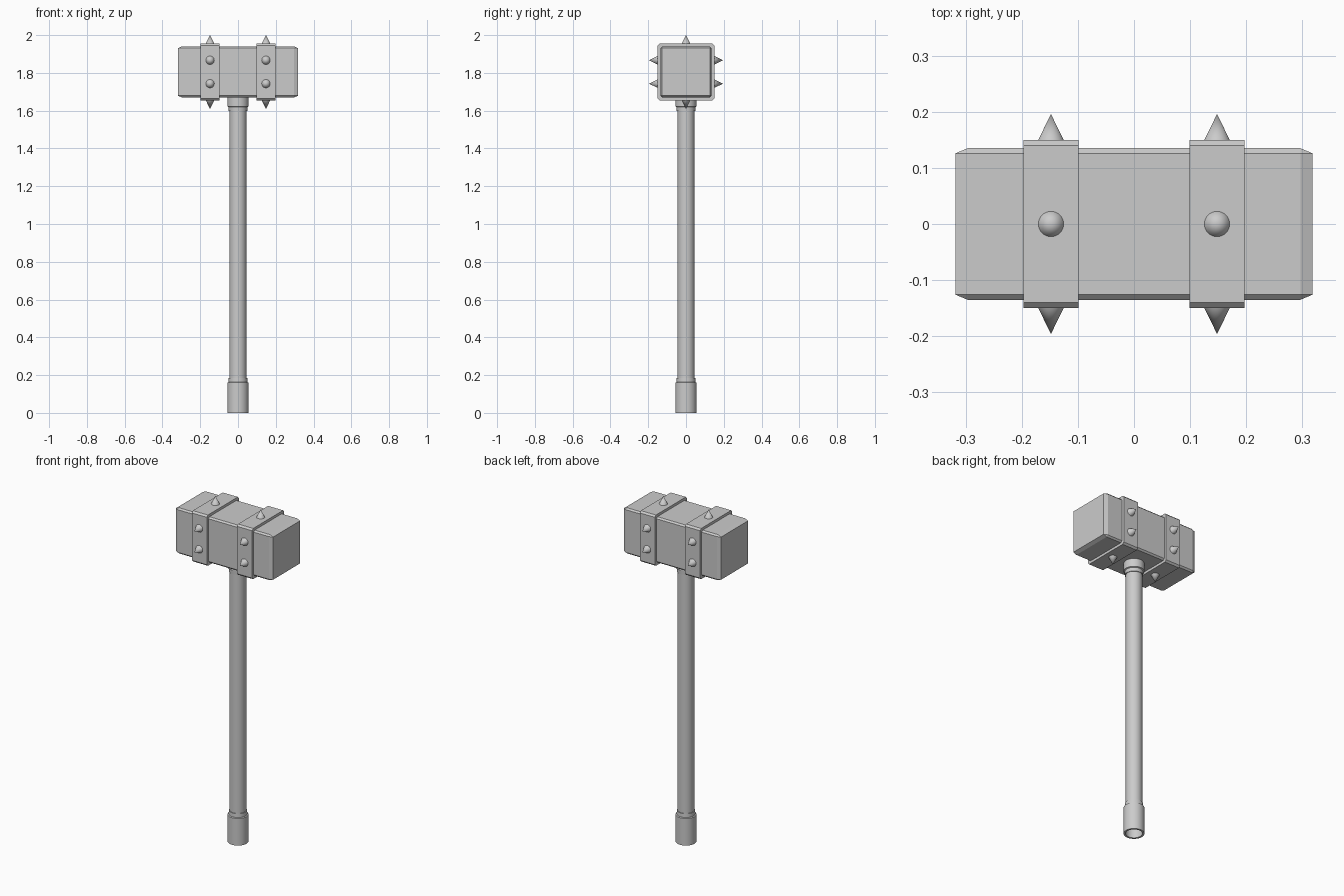
import bpy, bmesh
from math import cos, sin, pi
from mathutils import Vector, Matrix

if "Cube" in bpy.data.objects:
    bpy.data.objects.remove(bpy.data.objects["Cube"])

HEAD_Z = 1.805   # centre height of the hammer head
SIDES = 32


def finish(name, bm, smooth=False):
    bmesh.ops.recalc_face_normals(bm, faces=bm.faces)
    mesh = bpy.data.meshes.new(name)
    bm.to_mesh(mesh)
    bm.free()
    ob = bpy.data.objects.new(name, mesh)
    bpy.context.collection.objects.link(ob)
    if smooth:
        bpy.ops.object.select_all(action='DESELECT')
        ob.select_set(True)
        bpy.context.view_layer.objects.active = ob
        bpy.ops.object.shade_smooth_by_angle(angle=0.6)
    return ob


def chamfered_box(name, half, chamfer, x_centre, x_scale, long_only):
    """Square block, chamfered before being stretched along x."""
    bm = bmesh.new()
    bmesh.ops.create_cube(bm, size=2 * half)
    edges = [e for e in bm.edges if not long_only
             or abs(e.verts[0].co.x - e.verts[1].co.x) > half]
    bmesh.ops.bevel(bm, geom=edges, offset=chamfer, segments=1,
                    profile=0.5, affect='EDGES')
    bmesh.ops.scale(bm, vec=(x_scale, 1, 1), verts=bm.verts)
    bmesh.ops.translate(bm, vec=(x_centre, 0, HEAD_Z), verts=bm.verts)
    return finish(name, bm)


def lathe(name, profile):
    """Spin an (radius, z) profile about the z axis."""
    bm = bmesh.new()
    rings = [[bm.verts.new((r * cos(2 * pi * i / SIDES), r * sin(2 * pi * i / SIDES), z))
              for i in range(SIDES)] for r, z in profile]
    for a, b in zip(rings, rings[1:]):
        for i in range(SIDES):
            j = (i + 1) % SIDES
            bm.faces.new((a[i], a[j], b[j], b[i]))
    return finish(name, bm, smooth=True)


def spike(name, base, direction):
    bm = bmesh.new()
    rot = Vector(direction).to_track_quat('Z', 'Y').to_matrix().to_4x4()
    mid = Vector(base) + Vector(direction) * 0.0225
    bmesh.ops.create_cone(bm, cap_ends=True, segments=SIDES, radius1=0.023,
                          radius2=0, depth=0.047,
                          matrix=Matrix.Translation(mid) @ rot)
    return finish(name, bm, smooth=True)


# Hammer head block
chamfered_box("head", 0.135, 0.009, 0, 0.318 / 0.135, False)

# Two bands with their spikes
for side, sx in (("left", -1), ("right", 1)):
    x = sx * 0.148
    chamfered_box(f"band_{side}", 0.15, 0.01, x, 0.0493 / 0.15, True)
    for s, label in ((1, "top"), (-1, "bottom")):
        spike(f"spike_{side}_{label}", (x, 0, HEAD_Z + s * 0.15), (0, 0, s))
    for s, label in ((-1, "front"), (1, "back")):
        for dz, level in ((0.062, "upper"), (-0.062, "lower")):
            spike(f"spike_{side}_{label}_{level}",
                  (x, s * 0.15, HEAD_Z + dz), (0, s, 0))

# Hollow shaft
lathe("shaft", [(0.045, 0), (0.045, 1.70)])

# Stepped sleeves: pommel at the foot and collar under the head
lathe("pommel_sleeve", [(0.045, 0), (0.056, 0), (0.056, 0.16),
                        (0.050, 0.163), (0.049, 0.185), (0.045, 0.185)])
lathe("collar_sleeve", [(0.045, 1.597), (0.049, 1.597), (0.050, 1.619),
                        (0.056, 1.622), (0.056, 1.70), (0.045, 1.70)])
